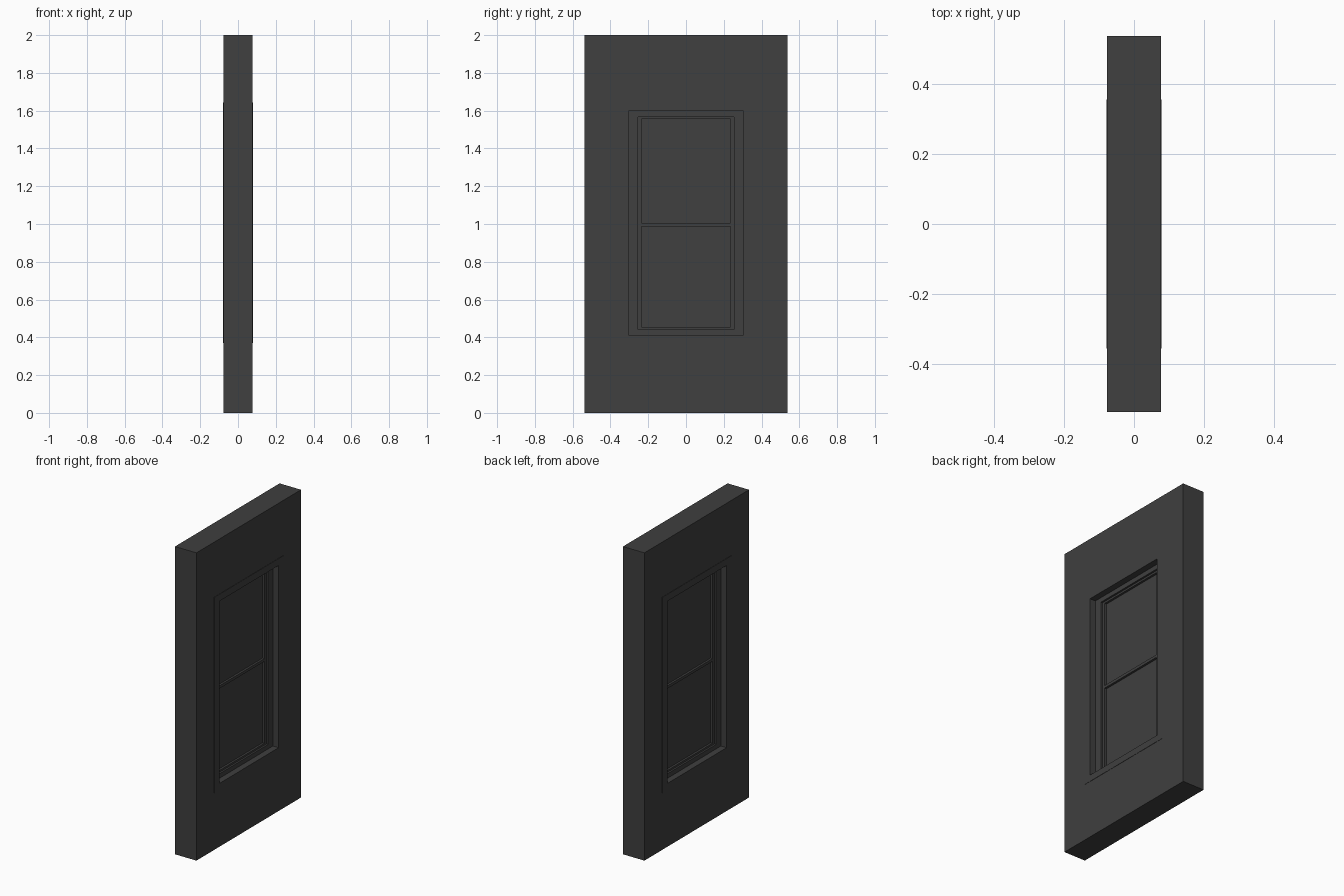
import bpy, bmesh

cube = bpy.data.objects.get("Cube")
if cube:
    bpy.data.objects.remove(cube, do_unlink=True)

charcoal = bpy.data.materials.new("charcoal")
charcoal.use_nodes = True
colour = (0.05, 0.05, 0.05, 1)
charcoal.diffuse_color = colour
charcoal.node_tree.nodes["Principled BSDF"].inputs["Base Color"].default_value = colour


def finish(name, bm):
    bmesh.ops.recalc_face_normals(bm, faces=bm.faces)
    mesh = bpy.data.meshes.new(name)
    bm.to_mesh(mesh)
    bm.free()
    mesh.materials.append(charcoal)
    obj = bpy.data.objects.new(name, mesh)
    bpy.context.collection.objects.link(obj)


def rect(bm, x, bounds):
    """Four corners of an upright rectangle: half width, bottom, top."""
    half, low, high = bounds
    corners = ((-half, low), (half, low), (half, high), (-half, high))
    return [bm.verts.new((x, y, z)) for y, z in corners]


def ring(name, outer, inner, depth):
    """Closed rectangular frame reaching from -depth to +depth in x."""
    bm = bmesh.new()
    loops = [rect(bm, depth, outer), rect(bm, depth, inner),
             rect(bm, -depth, inner), rect(bm, -depth, outer)]
    for a, b in zip(loops, loops[1:] + loops[:1]):
        for i in range(4):
            j = (i + 1) % 4
            bm.faces.new((a[i], a[j], b[j], b[i]))
    finish(name, bm)


def slab(name, bounds, depth):
    """Solid upright block reaching from -depth to +depth in x."""
    bm = bmesh.new()
    a, b = rect(bm, depth, bounds), rect(bm, -depth, bounds)
    bm.faces.new(a)
    bm.faces.new(b)
    for i in range(4):
        j = (i + 1) % 4
        bm.faces.new((a[i], a[j], b[j], b[i]))
    finish(name, bm)


# Nested outlines, from the wall edge in to the glass
wall_edge = (0.537, 0, 2)
casing_edge = (0.356, 0.371, 1.642)
opening = (0.304, 0.413, 1.597)
frame_inner = (0.255, 0.442, 1.567)
sash_inner = (0.235, 0.454, 1.555)

ring("wall", wall_edge, casing_edge, 0.077)
ring("window_casing", casing_edge, opening, 0.079)
ring("window_frame", opening, frame_inner, 0.038)
ring("window_sash", frame_inner, sash_inner, 0.026)

# Meeting rail and the two panes
slab("meeting_rail", (0.235, 0.986, 1.004), 0.026)
slab("lower_pane", (0.235, 0.454, 0.986), 0.012)
slab("upper_pane", (0.235, 1.004, 1.555), 0.012)
